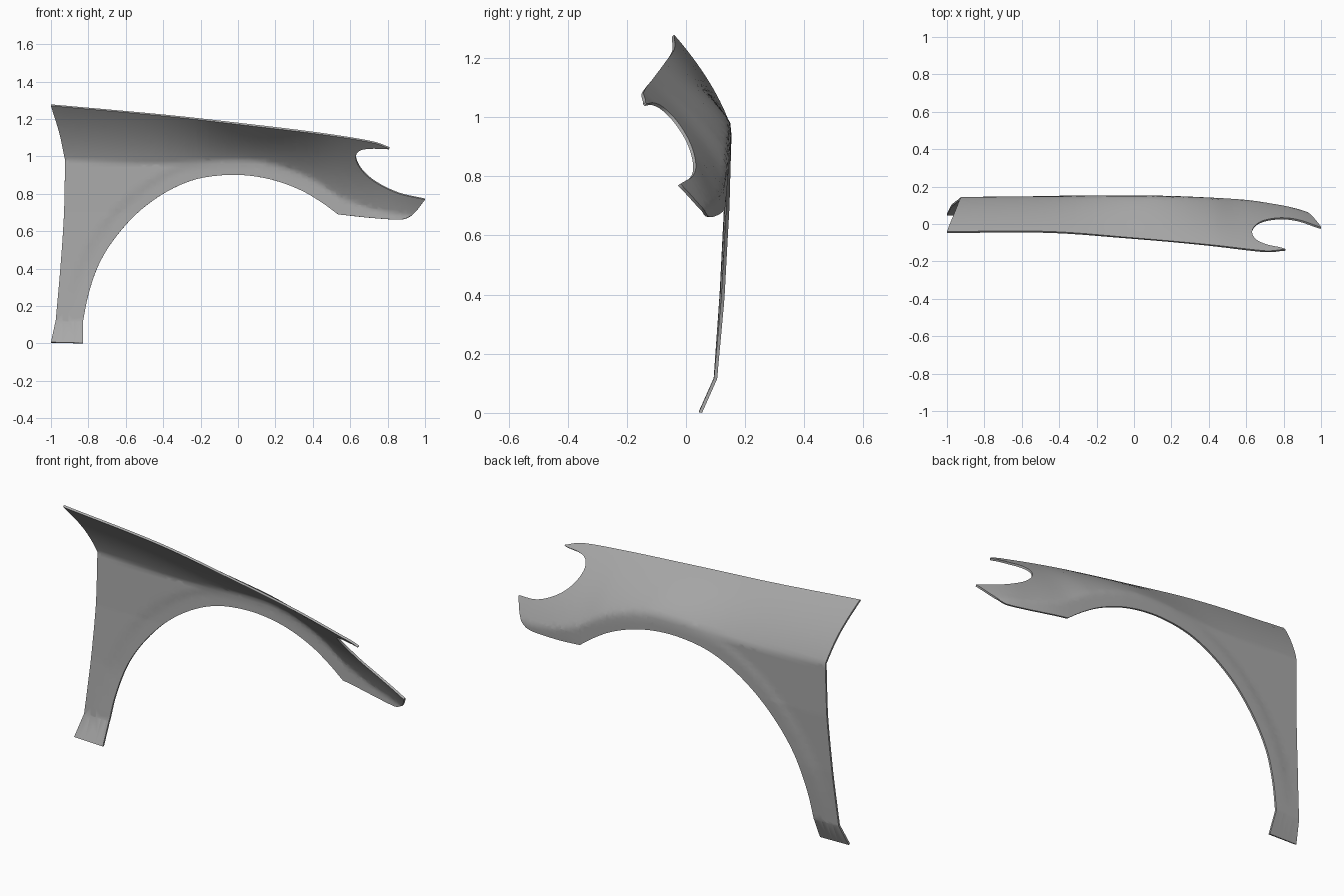
import bpy, bmesh
from mathutils import Vector

if "Cube" in bpy.data.objects:
    bpy.data.objects.remove(bpy.data.objects["Cube"])


def interp(table, x, smooth=True):
    """Value of a small (x, value) table at x, cubic or straight."""
    n = len(table)
    x = min(max(x, table[0][0]), table[-1][0])
    i = next(k for k in range(n - 1) if x <= table[k + 1][0])
    (x0, y0), (x1, y1) = table[i], table[i + 1]
    h = x1 - x0
    t = (x - x0) / h
    if not smooth:
        return y0 + (y1 - y0) * t

    def slope(k):
        a, b = table[max(k - 1, 0)], table[min(k + 1, n - 1)]
        return (b[1] - a[1]) / (b[0] - a[0])
    return ((2*t**3 - 3*t*t + 1) * y0 + (t**3 - 2*t*t + t) * h * slope(i)
            + (3*t*t - 2*t**3) * y1 + (t**3 - t*t) * h * slope(i + 1))


def spline(pts, steps=5):
    """Catmull-Rom through 2D points."""
    p = [Vector(q) for q in pts]
    p = [2*p[0] - p[1]] + p + [2*p[-1] - p[-2]]
    out = []
    for a, b, c, d in zip(p, p[1:], p[2:], p[3:]):
        for s in range(steps):
            t = s / steps
            out.append(0.5 * (2*b + (c - a)*t + (2*a - 5*b + 4*c - d)*t*t
                              + (3*b - a - 3*c + d)*t**3))
    return out + [p[-2]]


# Side outline pieces (x, z)
arch = [(-.83, .11), (-.80, .26), (-.745, .42), (-.66, .56), (-.54, .695), (-.4, .8),
        (-.25, .87), (-.1, .898), (.05, .898), (.2, .87), (.34, .817), (.45, .752), (.535, .69)]
nose = [(.535, .69), (.7, .672), (.85, .662), (.91, .672), (.955, .71), (1, .77)]
notch = [(1, .775), (.86, .807), (.74, .865), (.665, .93), (.632, .995), (.65, 1.035),
         (.71, 1.048), (.81, 1.045)]
top = [(.81, 1.05), (.70, 1.085), (.4, 1.132), (0, 1.18), (-.4, 1.224), (-1, 1.278)]
rear_upper = [(-1, 1.278), (-.955, 1.13), (-.925, .985)]
rear_lower = [(-.925, .985), (-.93, .7), (-.95, .4), (-.975, .12)]

# Body-line height, bulge depth and top edge along the length
crease = [(-1, .99), (-.7, .97), (-.4, .962), (0, .985), (.2, .96), (.4, .88), (.55, .785),
          (.7, .73), (.85, .695), (1, .68)]
bulge = [(-1, .145), (-.4, .148), (0, .149), (.4, .141), (.6, .129), (.75, .107), (.88, .08), (1, .035)]
top_z = [(-1, 1.278), (-.4, 1.224), (0, 1.18), (.4, 1.132), (.7, 1.085), (1, 1.03)]
top_y = [(-1, -.04), (-.45, -.04), (0, -.074), (.4, -.11), (.7, -.143), (.82, -.155), (1, -.24)]
# Lower leg lean (z, depth)
lean = [(0, .055), (.115, .106), (.4, .126), (.7, .141), (1, .147)]
arch_line = spline(arch, 2)


def flare(x, z):
    """Slight outward lip along the wheel arch."""
    p, d = Vector((x, z)), 1.0
    for a, b in zip(arch_line, arch_line[1:]):
        t = min(max((p - a).dot(b - a) / (b - a).length_squared, 0), 1)
        d = min(d, (p - a - (b - a) * t).length)
    fade = min(max((z - .12) / .25, 0), 1) * min(max((.5 - x) / .3, 0), 1)
    return .005 * fade * min(max((.1 - d) / .03, 0), 1)


def depth(x, z):
    c, y0 = interp(crease, x), interp(bulge, x)
    if z <= c:
        return y0 + interp(lean, z, False) - interp(lean, c, False) + flare(x, z) * min((c - z) / .04, 1)
    t = (z - c) / (interp(top_z, x) - c)
    return y0 + (interp(top_y, x) - y0) * (.6 * t + .4 * t * t)


# Flat outline, sliced into a grid, then pushed out to the curved panel
outline = [Vector((-1, .003)), Vector((-.83, 0))]
for piece in (arch, nose, notch, top, rear_upper, rear_lower):
    for p in spline(piece):
        if (p - outline[-1]).length > .002:
            outline.append(p)

bm = bmesh.new()
bm.faces.new([bm.verts.new((p.x, 0, p.y)) for p in outline])
bm.normal_update()
bmesh.ops.triangulate(bm, faces=bm.faces[:])


def slice_at(co, no):
    bmesh.ops.bisect_plane(bm, geom=bm.verts[:] + bm.edges[:] + bm.faces[:],
                           dist=1e-4, plane_co=co, plane_no=no)


for i in range(1, 64):
    slice_at((-1.0007 + i / 32, 0, 0), (1, 0, 0))
for z in [.115] + [.16 + .04 * i for i in range(13)] + [.6603 + .02 * i for i in range(31)]:
    slice_at((0, 0, z), (0, 0, 1))
bm.normal_update()
# Merge the slices' leftover diagonals back into clean grid cells
diagonals = [e for e in bm.edges if len(e.link_faces) == 2
             and min(abs(e.verts[0].co.x - e.verts[1].co.x),
                     abs(e.verts[0].co.z - e.verts[1].co.z)) > 2e-4]
bmesh.ops.dissolve_edges(bm, edges=diagonals, use_verts=False)

# Sheet metal: outer skin, and an inner skin set back along the surface normal
skin = bm.faces[:]
extruded = bmesh.ops.extrude_face_region(bm, geom=skin, use_keep_orig=True)["geom"]
inner = {g for g in extruded if isinstance(g, bmesh.types.BMVert)}
for v in bm.verts:
    x, z, e = v.co.x, v.co.z, .004
    v.co.y = depth(x, z)
    if v in inner:
        n = Vector(((depth(x - e, z) - depth(x + e, z)) / (2 * e), 1,
                    (depth(x, z - e) - depth(x, z + e)) / (2 * e))).normalized()
        v.co -= n * .011
bmesh.ops.recalc_face_normals(bm, faces=bm.faces[:])
mesh = bpy.data.meshes.new("fender_panel")
bm.to_mesh(mesh)
bm.free()
fender = bpy.data.objects.new("fender_panel", mesh)
bpy.context.collection.objects.link(fender)

# Mid-grey primer
primer = bpy.data.materials.new("grey_primer")
primer.diffuse_color = (.4, .4, .4, 1)
primer.use_nodes = True
primer.node_tree.nodes["Principled BSDF"].inputs["Base Color"].default_value = primer.diffuse_color
mesh.materials.append(primer)

bpy.context.view_layer.objects.active = fender
fender.select_set(True)
bpy.ops.object.shade_smooth_by_angle(angle=.6)
